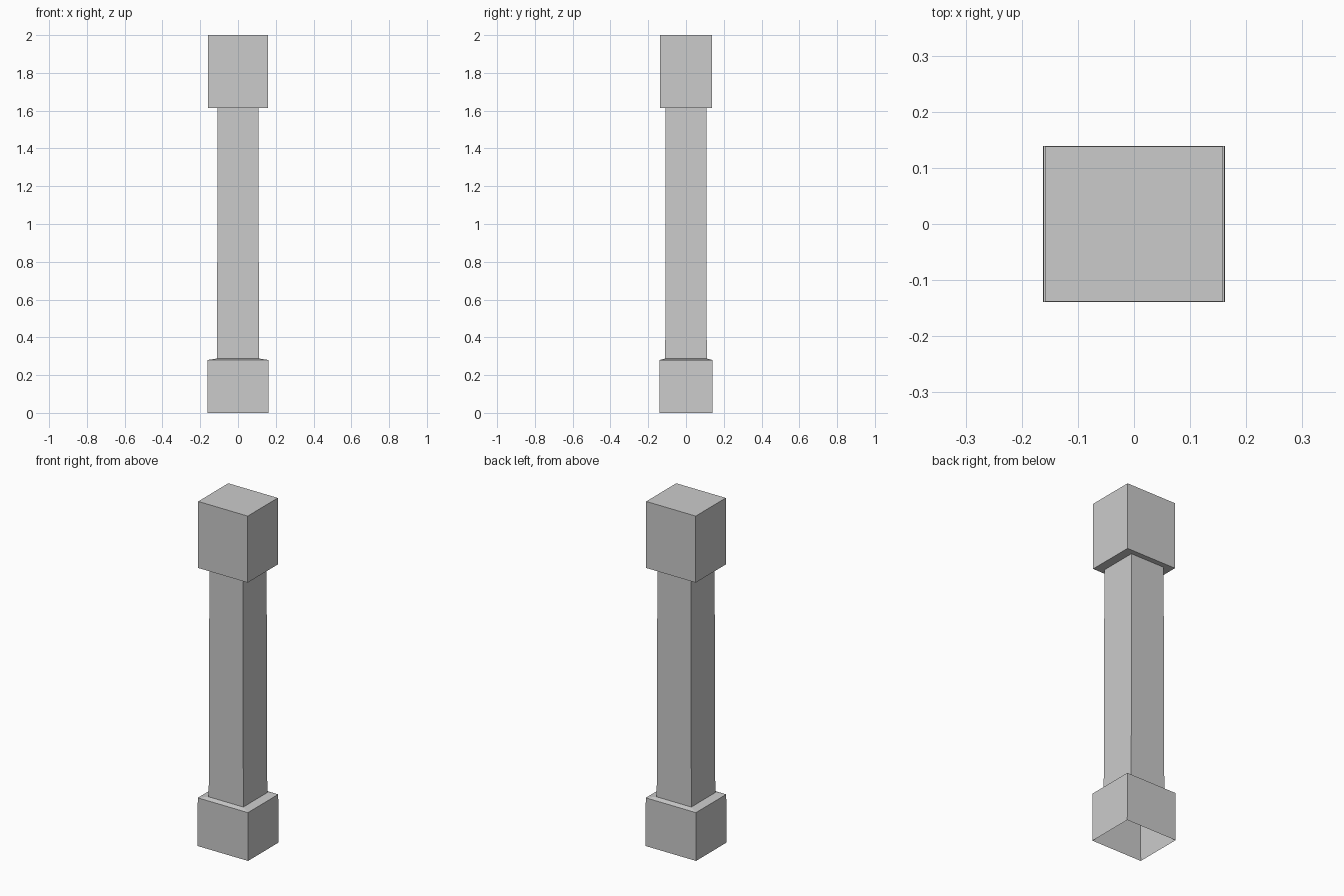
import bpy
import bmesh

if "Cube" in bpy.data.objects:
    bpy.data.objects.remove(bpy.data.objects["Cube"])


def loft(name, rings, close_top=False):
    """Skin a stack of centred rectangles (half x, half y, z), bottom to top."""
    bm = bmesh.new()
    loops = []
    for hx, hy, z in rings:
        corners = ((-hx, -hy), (hx, -hy), (hx, hy), (-hx, hy))
        loops.append([bm.verts.new((x, y, z)) for x, y in corners])
    for low, high in zip(loops, loops[1:]):
        for i in range(4):
            j = (i + 1) % 4
            bm.faces.new((low[i], low[j], high[j], high[i]))
    if close_top:
        bm.faces.new(loops[-1])
    mesh = bpy.data.meshes.new(name)
    bm.to_mesh(mesh)
    bm.free()
    obj = bpy.data.objects.new(name, mesh)
    bpy.context.collection.objects.link(obj)
    return obj


shaft_foot = (0.111, 0.110, 0.288)
shaft_head = (0.108, 0.108, 1.614)

# Plinth: hollow, open underneath, with a slightly sloping ledge
loft("plinth", [(0.162, 0.139, 0.0), (0.161, 0.139, 0.28), shaft_foot])

# Shaft: square with a very slight taper
loft("shaft", [shaft_foot, shaft_head])

# Capital: flat underside around the shaft and a closed top
loft("capital", [shaft_head, (0.159, 0.138, 1.614), (0.159, 0.138, 2.0)],
     close_top=True)
